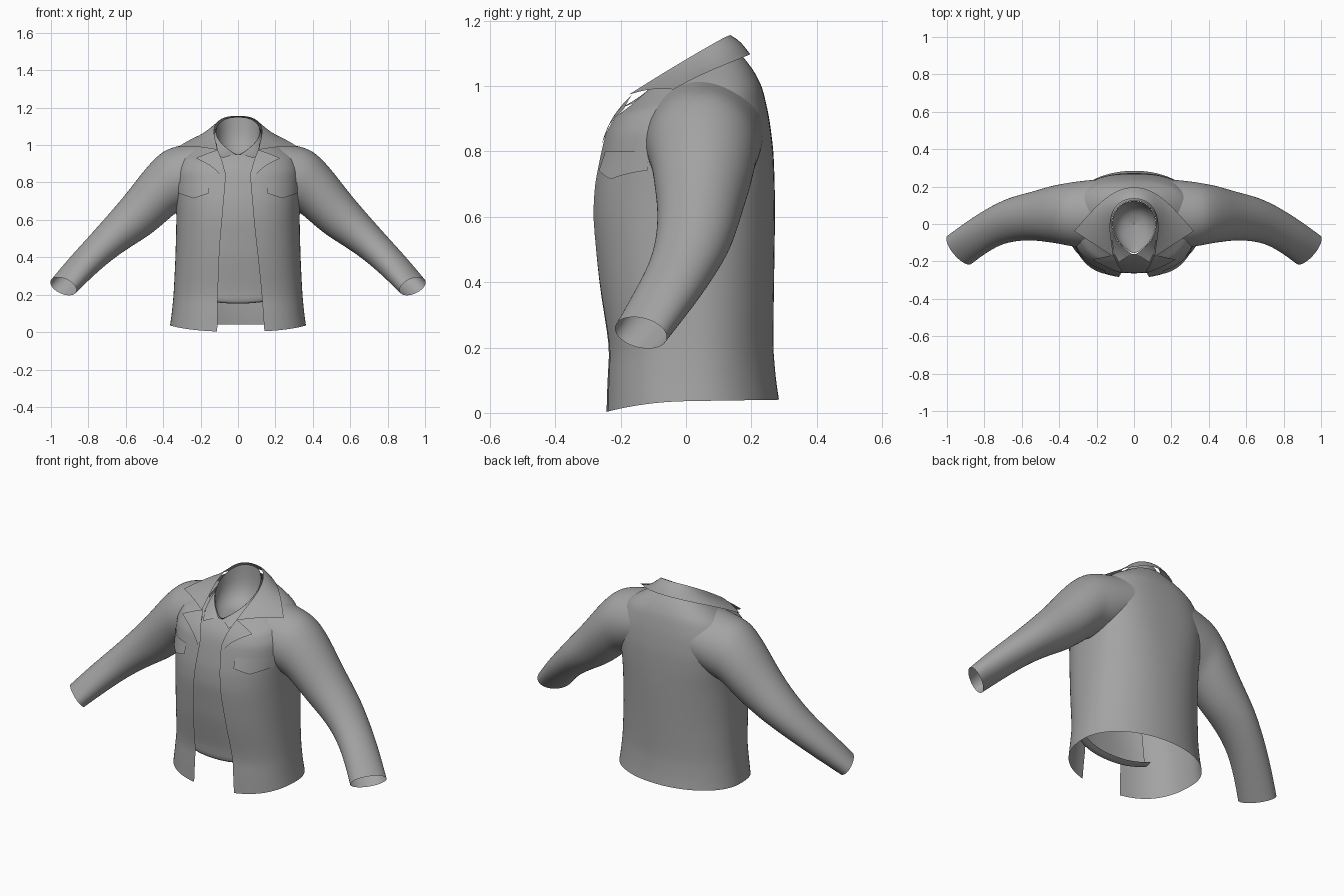
import bpy, math

if "Cube" in bpy.data.objects:
    bpy.data.objects.remove(bpy.data.objects["Cube"])

fabric = bpy.data.materials.new("grey_fabric")
fabric.diffuse_color = (0.37, 0.37, 0.37, 1)
fabric.use_nodes = True
fabric.node_tree.nodes["Principled BSDF"].inputs["Base Color"].default_value = fabric.diffuse_color


def sheet(name, rows, closed=False, levels=1):
    """Skin a grid of points into a smooth cloth surface."""
    n = len(rows[0])
    verts = [p for row in rows for p in row]
    faces = []
    for r in range(len(rows) - 1):
        for c in range(n if closed else n - 1):
            d = (c + 1) % n
            faces.append((r * n + c, r * n + d, (r + 1) * n + d, (r + 1) * n + c))
    mesh = bpy.data.meshes.new(name)
    mesh.from_pydata(verts, [], faces)
    mesh.materials.append(fabric)
    mesh.shade_smooth()
    ob = bpy.data.objects.new(name, mesh)
    bpy.context.collection.objects.link(ob)
    if levels:
        sub = ob.modifiers.new("smooth", "SUBSURF")
        sub.levels = sub.render_levels = levels
        sub.boundary_smooth = 'PRESERVE_CORNERS'
    return ob


def mix(a, b, t):
    return tuple(p + (q - p) * t for p, q in zip(a, b))


# Body rings: height, tilt, half width, front y, back y, half opening, back squareness
RINGS = [
    (0.036, 0.015, 0.364, -0.249, 0.285, 0.130, 2.05),
    (0.10, 0.00, 0.355, -0.246, 0.276, 0.125, 2.05),
    (0.20, 0.00, 0.345, -0.240, 0.267, 0.120, 2.05),
    (0.40, 0.00, 0.335, -0.272, 0.270, 0.105, 2.1),
    (0.60, 0.00, 0.330, -0.289, 0.273, 0.085, 2.3),
    (0.70, 0.00, 0.333, -0.282, 0.272, 0.077, 2.5),
    (0.80, 0.02, 0.340, -0.262, 0.268, 0.068, 2.6),
    (0.88, 0.10, 0.338, -0.247, 0.255, 0.066, 2.6),
    (0.95, 0.20, 0.305, -0.222, 0.234, 0.088, 2.5),
    (0.99, 0.30, 0.245, -0.182, 0.205, 0.108, 2.3),
    (1.04, 0.35, 0.160, -0.122, 0.167, 0.112, 2.2),
]
MID_Y, POWER = 0.03, 2.5


def ring_at(z):
    for a, b in zip(RINGS, RINGS[1:]):
        if z <= b[0]:
            return mix(a, b, max(0, (z - a[0]) / (b[0] - a[0])))
    return RINGS[-1]


def front_y(x, z):
    """Depth of the front of the body at a given x and height."""
    y = -0.2
    for _ in range(6):
        k = ring_at(z)[1]
        k, hw, yf = ring_at(z - k * y)[1:4]
        t = min(abs(x) / hw, 0.98)
        y = MID_Y - (MID_Y - yf) * (1 - t ** POWER) ** (1 / POWER)
    return y


# Jacket body, open down the front
rows = []
for a, b in zip(RINGS, RINGS[1:] + [None]):
    for t in ((0, 0.5) if b else (0,)):
        z, k, hw, yf, yb, gap, square = mix(a, b, t) if b else a
        gap_l = gap - 0.02 * max(0, 1 - z / 0.5)
        gap_r = gap + 0.012 * max(0, 1 - z / 0.5)
        start = math.asin((gap_r / hw) ** (POWER / 2))
        end = 2 * math.pi - math.asin((gap_l / hw) ** (POWER / 2))
        dip = 0.03 * max(0, 1 - (z - 0.036) / 0.06)     # hem drops at the front
        row = []
        for i in range(49):
            f = start + (end - start) * i / 48
            s, c = math.sin(f), math.cos(f)
            e = 2 / (POWER if c > 0 else square)
            depth = (MID_Y - yf) if c > 0 else (yb - MID_Y)
            x = hw * math.copysign(abs(s) ** e, s)
            y = MID_Y - depth * math.copysign(abs(c) ** e, c)
            row.append((x, y, z + k * y - dip * (min(y, 0) / 0.247) ** 2))
        rows.append(row)
sheet("jacket_body", rows)

# Sleeve rings: top x, top z, bottom x, bottom z, centre y, depth radius
SLEEVE = [
    (0.15, 1.03, 0.17, 0.70, 0.060, 0.180),
    (0.24, 1.012, 0.25, 0.67, 0.055, 0.178),
    (0.32, 0.996, 0.30, 0.65, 0.052, 0.174),
    (0.39, 0.976, 0.335, 0.635, 0.052, 0.165),
    (0.45, 0.925, 0.37, 0.605, 0.053, 0.156),
    (0.515, 0.85, 0.41, 0.57, 0.05, 0.146),
    (0.605, 0.73, 0.48, 0.512, 0.042, 0.127),
    (0.71, 0.61, 0.585, 0.45, 0.027, 0.116),
    (0.80, 0.508, 0.69, 0.375, -0.01, 0.10),
    (0.90, 0.40, 0.785, 0.29, -0.07, 0.09),
    (0.997, 0.283, 0.87, 0.207, -0.138, 0.073),
]
for side, label in ((1, "left"), (-1, "right")):
    rows = []
    for i, (tx, tz, bx, bz, cy, ry) in enumerate(SLEEVE):
        bend = (max(0, i - 2) / 8) ** 3      # cuff turns forward
        row = []
        for j in range(20):
            f = 2 * math.pi * j / 20
            c, s = math.cos(f) * 1.01, math.sin(f) * 1.02
            x = (tx + bx) / 2 + c * (tx - bx) / 2 + s * 0.03 * bend
            y = cy + s * ry + c * 0.03 * bend
            z = (tz + bz) / 2 + c * (tz - bz) / 2 - s * 0.03 * bend
            row.append((side * x, y, z))
        rows.append(row)
    sheet(label + "_sleeve", rows, closed=True, levels=2)


def mirrored(half):
    return [(-x, y, z) for x, y, z in reversed(half[1:])] + half


def leaf(inner, outer, lift):
    """Folded cloth strip between two edges, slightly domed."""
    centre = [mix(p, q, 0.5) for p, q in zip(inner, outer)]
    centre = [(x, y, z + lift) for x, y, z in centre]
    return [inner, centre, outer]


# Jacket collar, from centre back to the pointed tips
inner = [(0, 0.142, 1.158), (0.08, 0.122, 1.152), (0.125, 0.055, 1.114),
         (0.131, -0.03, 1.064), (0.118, -0.11, 1.015), (0.110, -0.175, 0.974)]
outer = [(0, 0.202, 1.10), (0.085, 0.185, 1.092), (0.165, 0.13, 1.07),
         (0.22, 0.075, 1.047), (0.27, 0.02, 1.022), (0.32, -0.038, 0.990)]
sheet("jacket_collar", leaf(mirrored(inner), mirrored(outer), 0.012), levels=2)

# Lapels
inner = [(0.108, -0.165, 0.974), (0.083, -0.224, 0.915), (0.066, -0.250, 0.84)]
outer = [(0.225, -0.190, 0.93), (0.125, -0.242, 0.882), (0.073, -0.261, 0.81)]
for side, label in ((1, "left"), (-1, "right")):
    flip = [[(side * x, y, z) for x, y, z in e] for e in (inner, outer)]
    sheet(label + "_lapel", leaf(*flip, 0.004), levels=2)

# Shirt collar with points at the throat
top = [(0, 0.13, 1.152), (0.07, 0.113, 1.145), (0.118, 0.05, 1.105),
       (0.122, -0.03, 1.055), (0.085, -0.105, 1.0), (0.012, -0.16, 0.948)]
low = [(0, 0.147, 1.10), (0.08, 0.125, 1.09), (0.135, 0.055, 1.05),
       (0.142, -0.035, 1.0), (0.125, -0.12, 0.965), (0.082, -0.205, 0.930)]
sheet("shirt_collar", leaf(mirrored(top), mirrored(low), 0.004), levels=2)

# Shirt yoke joining the collar to the body under the jacket
base = [(0, 0.155, 1.07), (0.09, 0.135, 1.06), (0.15, 0.06, 1.03),
        (0.165, -0.035, 0.985), (0.15, -0.11, 0.945), (0.13, -0.15, 0.915)]
sheet("shirt_yoke", [mirrored(low[:-1] + [(0.11, -0.15, 0.945)]), mirrored(base)])

# Inside of the neck, closing into a bowl
ring = mirrored(top)
rows = [[(x * s, y * s, 0.93 + (z - 0.93) * h) for x, y, z in ring]
        for s, h in ((0.99, 1), (0.97, 0.7), (0.9, 0.4), (0.6, 0.1), (0.02, 0))]
sheet("neck_lining", rows, closed=True, levels=2)

# Shirt front behind the opening, its hem rolled under
rows = []
for i in range(17):
    z = 0.16 + 0.79 * i / 16
    rows.append([(x, front_y(x, z) + 0.024, z + (0.5 * x * x if i == 0 else 0))
                 for x in (-0.22 + 0.44 * j / 16 for j in range(17))])
hem = [(x, y + 0.05, z + 0.005) for x, y, z in rows[0]]
lip = [(x, y + 0.015, z - 0.013) for x, y, z in rows[0]]
sheet("shirt_front", [hem, lip] + rows)

# Chest pocket flaps with a pointed lower edge
for side, label in ((1, "left"), (-1, "right")):
    rows = []
    for v in range(5):
        row = []
        for u in range(13):
            x = 0.157 + 0.16 * u / 12
            bottom = 0.742 - 0.027 * (1 - abs(u - 6) / 6)
            z = 0.80 + (bottom - 0.80) * v / 4
            row.append((side * x, front_y(x, z) - 0.004 - 0.002 * v, z))
        rows.append(row)
    sheet(label + "_pocket_flap", rows, levels=0)
